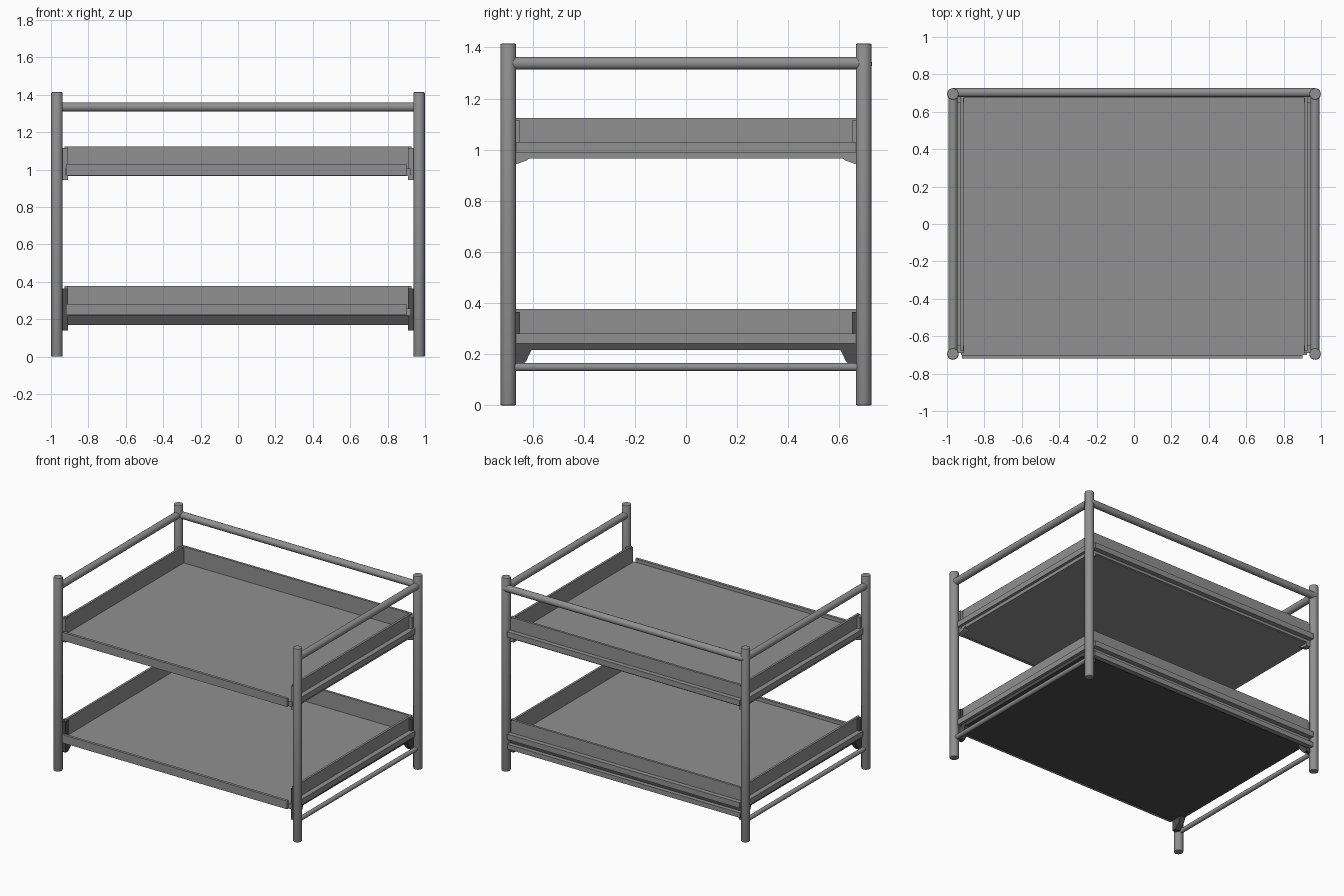
import bpy, bmesh, math
from mathutils import Vector

if "Cube" in bpy.data.objects:
    bpy.data.objects.remove(bpy.data.objects["Cube"])


def make_mat(name, v):
    m = bpy.data.materials.new(name)
    m.diffuse_color = (v, v, v, 1)
    m.use_nodes = True
    m.node_tree.nodes["Principled BSDF"].inputs["Base Color"].default_value = m.diffuse_color
    return m


METAL = make_mat("grey metal", 0.28)
DARK = make_mat("dark underside", 0.075)


def finish(name, bm, mat):
    bmesh.ops.recalc_face_normals(bm, faces=bm.faces)
    me = bpy.data.meshes.new(name)
    bm.to_mesh(me)
    bm.free()
    me.materials.append(mat)
    ob = bpy.data.objects.new(name, me)
    bpy.context.collection.objects.link(ob)
    return ob


def box(name, x0, x1, y0, y1, z0, z1, mat=METAL):
    bm = bmesh.new()
    bmesh.ops.create_cube(bm, size=1)
    for v in bm.verts:
        v.co = Vector(((x0, x1)[v.co.x > 0], (y0, y1)[v.co.y > 0], (z0, z1)[v.co.z > 0]))
    return finish(name, bm, mat)


def tube(name, a, b, r, mat=METAL, bevel=0.0):
    a, b = Vector(a), Vector(b)
    bm = bmesh.new()
    bmesh.ops.create_cone(bm, cap_ends=True, segments=20, radius1=r, radius2=r, depth=(b - a).length)
    if bevel:
        rim = [e for e in bm.edges if abs(e.verts[0].co.z - e.verts[1].co.z) < 1e-5]
        bmesh.ops.bevel(bm, geom=rim, offset=bevel, segments=2, affect='EDGES', profile=0.5)
    bm.transform((b - a).to_track_quat('Z', 'Y').to_matrix().to_4x4())
    bmesh.ops.translate(bm, verts=bm.verts, vec=(a + b) / 2)
    for f in bm.faces:
        f.smooth = len(f.verts) == 4
    for e in bm.edges:
        if len(e.link_faces) == 2 and e.calc_face_angle(0) > math.radians(40):
            e.smooth = False
    return finish(name, bm, mat)


def prism(name, pts, x0, x1, mat=METAL):
    """Closed (y, z) profile extruded along x."""
    bm = bmesh.new()
    f = bm.faces.new([bm.verts.new((x0, y, z)) for y, z in pts])
    ext = bmesh.ops.extrude_face_region(bm, geom=[f])
    bmesh.ops.translate(bm, vec=(x1 - x0, 0, 0),
                        verts=[v for v in ext["geom"] if isinstance(v, bmesh.types.BMVert)])
    return finish(name, bm, mat)


PX, PY, H = 0.968, 0.695, 1.415
SIDES = ((-1, "left"), (1, "right"))

# Corner posts, side rails
for s, side in SIDES:
    for t, end in ((-1, "front"), (1, "back")):
        tube(f"{end}_{side}_post", (s * PX, t * PY, 0), (s * PX, t * PY, H), 0.031, bevel=0.006)
    tube(f"{side}_top_rail", (s * PX, -PY, 1.338), (s * PX, PY, 1.338), 0.025)
    tube(f"{side}_bottom_rail", (s * PX, -PY, 0.15), (s * PX, PY, 0.15), 0.016)
# Back top rail
tube("back_top_rail", (-PX, 0.703, 1.335), (PX, 0.703, 1.335), 0.025)


# Trays: floor, low front lip, taller back and side walls with an outer ledge
def tray(label, z, mat_under):
    box(f"{label}_floor", -0.925, 0.925, -0.70, 0.69, z + 0.006, z + 0.04)
    box(f"{label}_underside", -0.92, 0.92, -0.695, 0.685, z, z + 0.006, mat_under)
    box(f"{label}_front_lip", -0.92, 0.90, -0.72, -0.70, z + 0.005, z + 0.065)
    box(f"{label}_back_wall", -0.925, 0.925, 0.675, 0.692, z + 0.03, z + 0.16)
    box(f"{label}_back_ledge", -0.94, 0.94, 0.69, 0.725, z + 0.025, z + 0.065)
    for s, side in SIDES:
        a, b = sorted((s * 0.912, s * 0.928))
        box(f"{label}_{side}_wall", a, b, -0.68, 0.68, z + 0.03, z + 0.16)
        a, b = sorted((s * 0.925, s * 0.965))
        box(f"{label}_{side}_ledge", a, b, -0.67, 0.67, z + 0.025, z + 0.065)
        a, b = sorted((s * 0.92, s * 0.945))
        box(f"{label}_{side}_lower_strip", a, b, -0.66, 0.66, z, z + 0.025, mat_under)


tray("upper_tray", 0.965, METAL)
tray("lower_tray", 0.217, DARK)

# Strip under the back of the lower tray
box("lower_back_strip", -0.94, 0.94, 0.69, 0.72, 0.17, 0.205)
box("lower_back_strip_liner", -0.92, 0.92, 0.68, 0.69, 0.17, 0.225, DARK)

# Corner brackets under the trays
for s, side in SIDES:
    for t, end in ((-1, "front"), (1, "back")):
        for label, z, d, m in (("upper", 0.975, 0.03, METAL), ("lower", 0.225, 0.085, DARK)):
            a, b = sorted((s * 0.91, s * 0.95))
            pts = [(t * 0.69, z), (t * 0.60, z), (t * 0.625, z - d * 0.6), (t * 0.66, z - d), (t * 0.69, z - d)]
            prism(f"{label}_{end}_{side}_bracket", pts, a, b, m)
            # Clip that ties the tray wall to the post
            y0, y1 = sorted((t * 0.65, t * 0.69))
            box(f"{label}_{end}_{side}_clip", a, b, y0, y1, z, z + 0.14, m)
